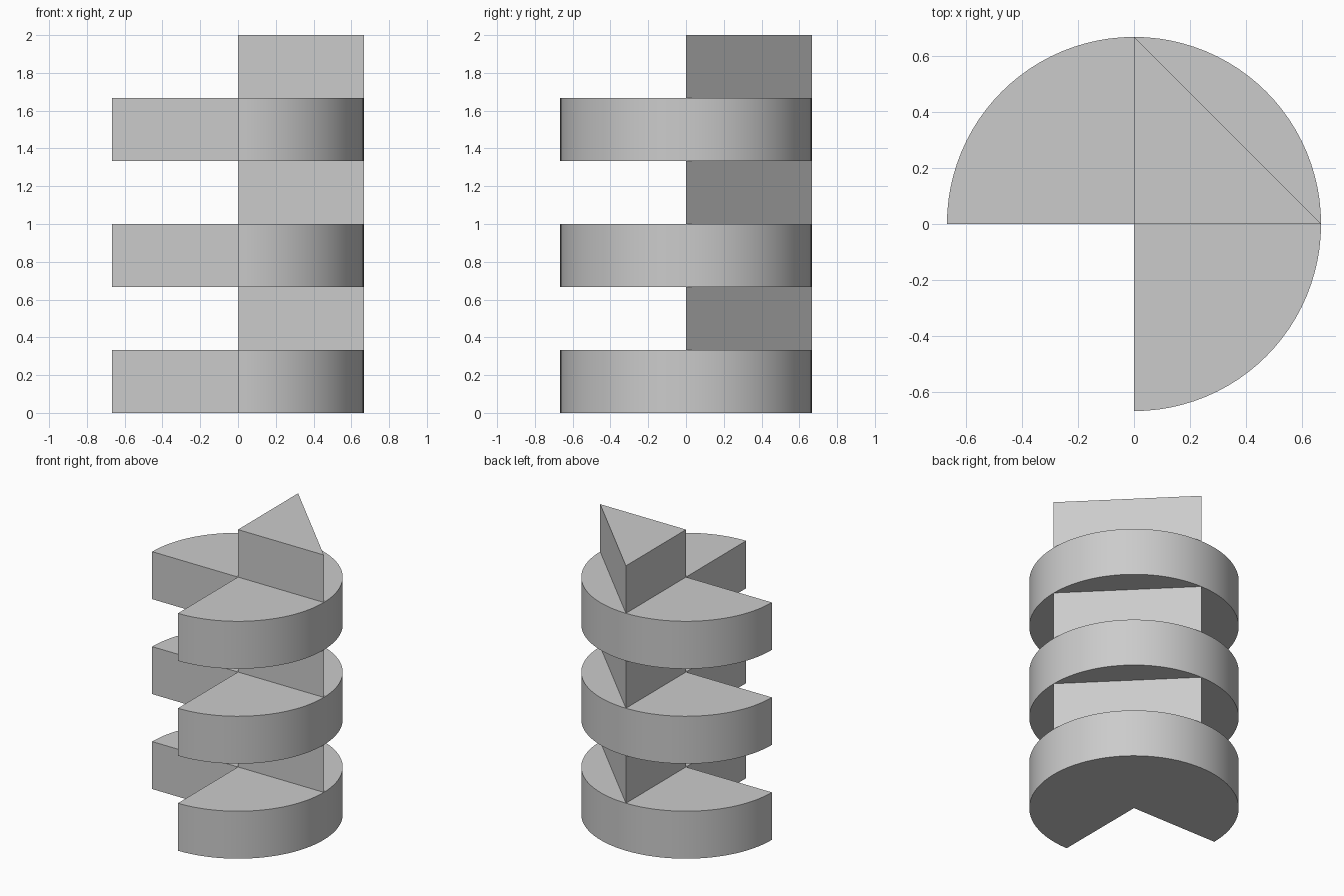
import bpy
import bmesh
from math import cos, sin, pi

RADIUS = 2 / 3
LAYER = 1 / 3
SEGMENTS = 72

cube = bpy.data.objects.get("Cube")
if cube:
    bpy.data.objects.remove(cube, do_unlink=True)

grey = bpy.data.materials.new("light_grey")
grey.use_nodes = True
grey.diffuse_color = (0.6, 0.6, 0.6, 1)
grey.node_tree.nodes["Principled BSDF"].inputs["Base Color"].default_value = (0.6, 0.6, 0.6, 1)


def make_prism(name, outline, bottom):
    """Extrude a flat outline upward by one layer."""
    bm = bmesh.new()
    base = bm.faces.new([bm.verts.new((x, y, bottom)) for x, y in outline])
    top = bmesh.ops.extrude_face_region(bm, geom=[base], use_keep_orig=True)
    moved = [g for g in top["geom"] if isinstance(g, bmesh.types.BMVert)]
    bmesh.ops.translate(bm, vec=(0, 0, LAYER), verts=moved)
    bmesh.ops.recalc_face_normals(bm, faces=bm.faces)
    mesh = bpy.data.meshes.new(name)
    bm.to_mesh(mesh)
    bm.free()
    mesh.materials.append(grey)
    obj = bpy.data.objects.new(name, mesh)
    bpy.context.collection.objects.link(obj)
    bpy.ops.object.select_all(action="DESELECT")
    obj.select_set(True)
    bpy.context.view_layer.objects.active = obj
    bpy.ops.object.shade_smooth_by_angle(angle=pi / 6)


# Three-quarter disc, open at the front right, and a right-angled wedge
angles = [-pi / 2 + 1.5 * pi * i / SEGMENTS for i in range(SEGMENTS + 1)]
disc = [(0, 0)] + [(RADIUS * cos(a), RADIUS * sin(a)) for a in angles]
wedge = [(0, 0), (RADIUS, 0), (0, RADIUS)]

# Stack discs and wedges alternately
for level in range(3):
    make_prism(f"three_quarter_disc_{level + 1}", disc, 2 * level * LAYER)
    make_prism(f"triangular_wedge_{level + 1}", wedge, (2 * level + 1) * LAYER)
